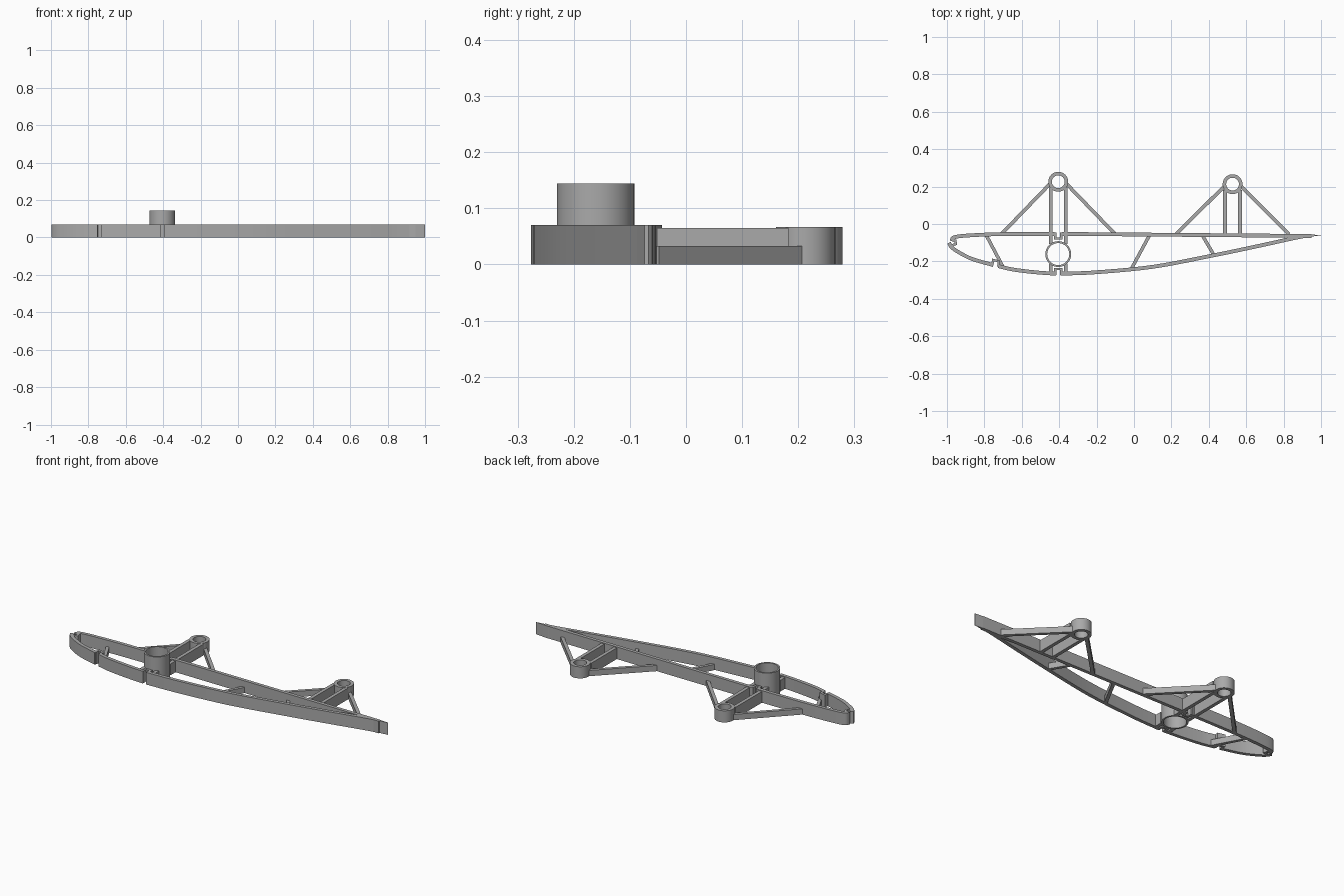
import bpy, bmesh, math
from mathutils import Vector

if "Cube" in bpy.data.objects:
    bpy.data.objects.remove(bpy.data.objects["Cube"])

grey = bpy.data.materials.new("plain grey")
grey.use_nodes = True
grey.diffuse_color = (0.4, 0.4, 0.4, 1)
grey.node_tree.nodes["Principled BSDF"].inputs["Base Color"].default_value = (0.4, 0.4, 0.4, 1)

SKIN_H, BAR_H, RING_H, STRUT_H, HUB_H = 0.07, 0.065, 0.067, 0.033, 0.144
WALL = 0.02


def wall_strip(name, left, right, height, closed=False):
    """Extrude the band between two matching plan outlines up from the ground."""
    bm = bmesh.new()
    rows = [[bm.verts.new((p[0], p[1], z)) for p in side]
            for side, z in ((left, 0), (right, 0), (right, height), (left, height))]
    n = len(left)
    for i in range(n if closed else n - 1):
        j = (i + 1) % n
        for k in range(4):
            a, b = rows[k], rows[(k + 1) % 4]
            bm.faces.new((a[i], a[j], b[j], b[i]))
    if not closed:
        bm.faces.new([r[0] for r in rows])
        bm.faces.new([r[-1] for r in rows])
    bmesh.ops.recalc_face_normals(bm, faces=bm.faces)
    mesh = bpy.data.meshes.new(name)
    bm.to_mesh(mesh)
    bm.free()
    mesh.materials.append(grey)
    obj = bpy.data.objects.new(name, mesh)
    bpy.context.collection.objects.link(obj)
    bpy.ops.object.select_all(action="DESELECT")
    obj.select_set(True)
    bpy.context.view_layer.objects.active = obj
    bpy.ops.object.shade_smooth_by_angle(angle=math.radians(25))
    return obj


def curve(points, steps=5):
    """Smooth path through the points."""
    p = [Vector(q) for q in points]
    p = [2 * p[0] - p[1]] + p + [2 * p[-1] - p[-2]]
    out = []
    for i in range(1, len(p) - 2):
        a, b, c, d = p[i - 1:i + 3]
        for s in range(steps):
            t = s / steps
            out.append(0.5 * (2 * b + (c - a) * t + (2 * a - 5 * b + 4 * c - d) * t ** 2
                              + (3 * b - a - 3 * c + d) * t ** 3))
    return out + [p[-2]]


def ribbon(name, path, width, height, side=0.0):
    """Wall along a path; side 0 centres it, 1 puts it all left of the path."""
    path = [Vector(q) for q in path]
    left, right = [], []
    for i, q in enumerate(path):
        a = (q - path[i - 1]).normalized() if i else (path[1] - q).normalized()
        b = (path[i + 1] - q).normalized() if i < len(path) - 1 else a
        t = (a + b).normalized()
        normal = Vector((-t.y, t.x)) / max(t.dot(a), 0.5)
        left.append(q + normal * width * (1 + side) / 2)
        right.append(q - normal * width * (1 - side) / 2)
    return wall_strip(name, left, right, height)


def tube(name, x, y, outer, inner, height):
    turn = [math.tau * i / 48 for i in range(48)]
    loops = [[(x + r * math.cos(a), y + r * math.sin(a)) for a in turn] for r in (outer, inner)]
    return wall_strip(name, *loops, height, closed=True)


# Upper skin, from the nose lip to the tail
upper = curve([(-0.985, -0.088), (-0.975, -0.067), (-0.945, -0.057), (-0.88, -0.051),
               (-0.75, -0.045), (-0.6, -0.043), (-0.425, -0.043)])
ribbon("upper_skin_front", upper, WALL, SKIN_H, -1)
ribbon("upper_skin_rear", [(-0.385, -0.043), (0, -0.046), (0.95, -0.054)], WALL, SKIN_H, -1)

# Lower skin in three runs with spar slots between them
ribbon("lower_skin_nose", curve([(-0.998, -0.105), (-0.985, -0.128), (-0.95, -0.155),
                                 (-0.87, -0.196), (-0.755, -0.229)]), WALL, SKIN_H, 1)
ribbon("lower_skin_front", curve([(-0.728, -0.235), (-0.65, -0.253), (-0.53, -0.268),
                                  (-0.418, -0.276)]), WALL, SKIN_H, 1)
ribbon("lower_skin_rear", curve([(-0.392, -0.276), (-0.2, -0.268), (0.1, -0.239), (0.4, -0.183),
                                 (0.65, -0.131), (0.85, -0.087), (0.92, -0.073)]),
       WALL, SKIN_H, 1)
wall_strip("tail_tip", [(0.82, -0.054), (0.95, -0.056), (1, -0.06)],
           [(0.82, -0.093), (0.95, -0.067), (1, -0.0605)], SKIN_H)

# Spar sockets: small open pockets behind each slot
ribbon("nose_socket", [(-0.98, -0.083), (-0.955, -0.088), (-0.952, -0.107), (-0.985, -0.118)],
       0.012, SKIN_H)
ribbon("lower_socket", [(-0.758, -0.222), (-0.753, -0.192), (-0.722, -0.2), (-0.726, -0.228)],
       0.012, SKIN_H)
for name, edge, depth in (("upper", -0.045, -0.033), ("bottom", -0.274, 0.033)):
    y = edge + depth
    ribbon(name + "_hub_socket", [(-0.421, edge), (-0.421, y), (-0.389, y), (-0.389, edge)],
           0.012, SKIN_H)
    for sx in (-1, 1):
        x = -0.405 + sx * 0.031
        mid = edge + depth * 0.35
        ribbon(name + "_socket_web", [(x - 0.018, mid), (x + 0.018, mid)], 0.015, SKIN_H)

# Spar hub and its stub walls
HUB = (-0.405, -0.161)
tube("spar_hub", *HUB, 0.069, 0.059, HUB_H)
for sx in (-1, 1):
    x = HUB[0] + sx * 0.04
    ribbon("hub_rear_wall", [(x, -0.055), (x, -0.108)], WALL, BAR_H)
    ribbon("hub_front_wall", [(x, -0.214), (x, -0.265)], WALL, BAR_H)

# Mounting lugs: ring, twin bars and two low braces each
for name, x, y, reach in (("front", -0.405, 0.226, 0.305), ("rear", 0.527, 0.213, 0.302)):
    tube(name + "_lug_ring", x, y, 0.053, 0.034, RING_H)
    for sx in (-1, 1):
        bar = x + sx * 0.04
        ribbon(name + "_lug_bar", [(bar, -0.055), (bar, y - 0.03)], WALL, BAR_H)
        ribbon(name + "_lug_brace", [(x + sx * 0.04, y - 0.007), (x + sx * reach, -0.055)],
               0.019, STRUT_H)

# Low diagonal struts between the skins
for a, b in (((-0.79, -0.06), (-0.7, -0.23)), ((0.083, -0.06), (-0.012, -0.236)),
             ((0.365, -0.06), (0.428, -0.167))):
    ribbon("inner_strut", [a, b], 0.018, STRUT_H)
